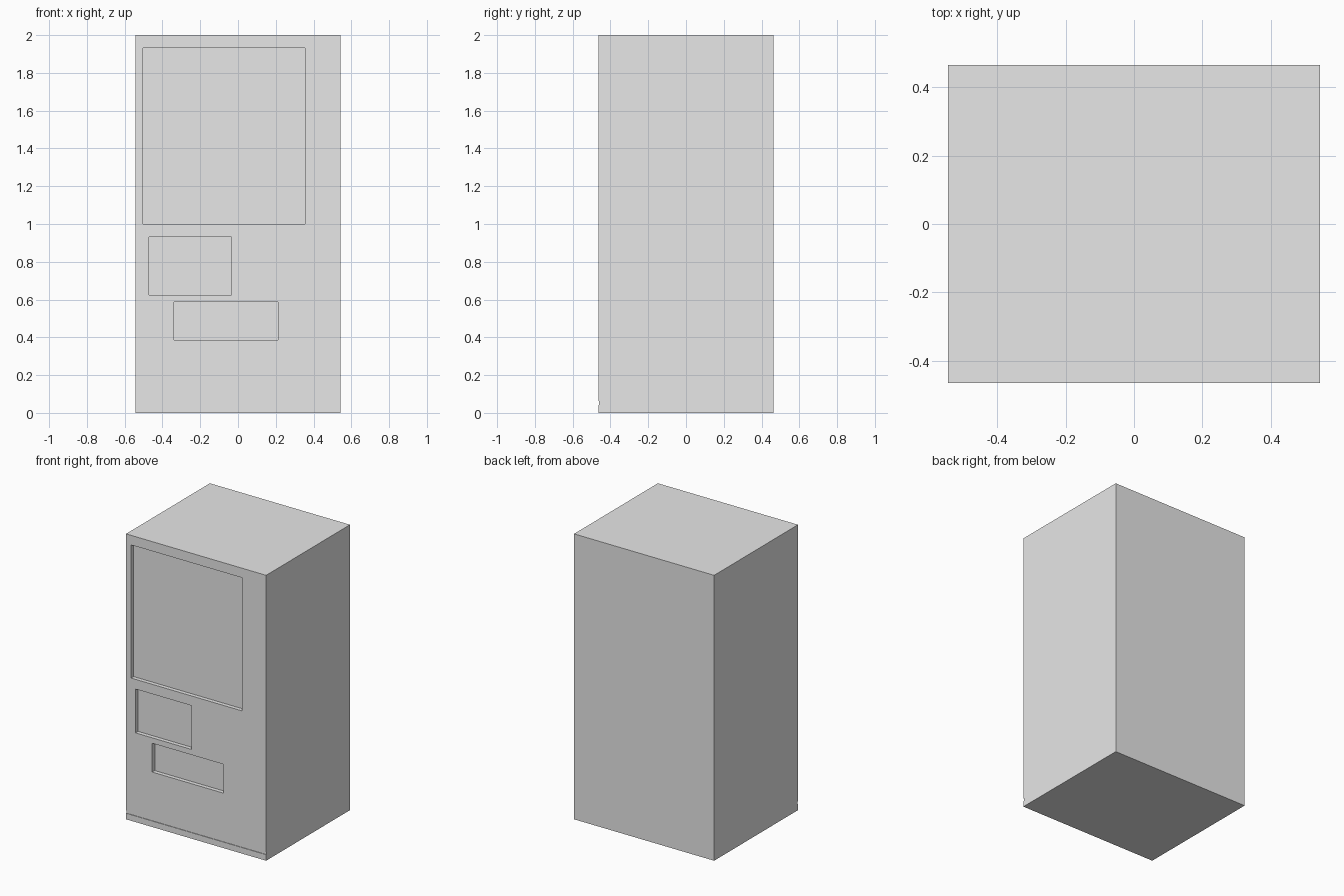
import bpy
import bmesh

if "Cube" in bpy.data.objects:
    bpy.data.objects.remove(bpy.data.objects["Cube"])

W, D, H = 0.543, 0.464, 2.0      # half width, half depth, height
RECESS = 0.028                   # depth of the front recesses
GROOVE = 0.004                   # depth of the kick plate groove

grey = bpy.data.materials.new("cabinet grey")
grey.diffuse_color = (0.8, 0.8, 0.8, 1)
grey.use_nodes = True
grey.node_tree.nodes["Principled BSDF"].inputs["Base Color"].default_value = grey.diffuse_color


def add_object(name, bm):
    bmesh.ops.recalc_face_normals(bm, faces=bm.faces)
    mesh = bpy.data.meshes.new(name)
    bm.to_mesh(mesh)
    bm.free()
    mesh.materials.append(grey)
    obj = bpy.data.objects.new(name, mesh)
    bpy.context.collection.objects.link(obj)
    return obj


def extrude_x(name, profile, x0, x1):
    """Extrude a (y, z) outline from x0 to x1."""
    bm = bmesh.new()
    face = bm.faces.new([bm.verts.new((x0, y, z)) for y, z in profile])
    ext = bmesh.ops.extrude_face_region(bm, geom=[face])["geom"]
    verts = [v for v in ext if isinstance(v, bmesh.types.BMVert)]
    bmesh.ops.translate(bm, verts=verts, vec=(x1 - x0, 0, 0))
    return add_object(name, bm)


# Cabinet with a shallow groove above the kick plate
cabinet = extrude_x("cabinet", [
    (-D, 0), (D, 0), (D, H), (-D, H),
    (-D, 0.062), (-D + GROOVE, 0.062), (-D + GROOVE, 0.042), (-D, 0.042),
], -W, W)

# Front recesses: x0, x1, z0, z1
recesses = {
    "display_window": (-0.503, 0.355, 1.0, 1.933),
    "control_panel": (-0.47, -0.035, 0.625, 0.932),
    "delivery_slot": (-0.34, 0.213, 0.385, 0.587),
}
for name, (x0, x1, z0, z1) in recesses.items():
    y0, y1 = -D - 0.1, -D + RECESS
    cutter = extrude_x(name + "_cutter",
                       [(y0, z0), (y1, z0), (y1, z1), (y0, z1)], x0, x1)
    cutter.hide_render = True
    cutter.hide_viewport = True
    cutter.display_type = 'WIRE'
    mod = cabinet.modifiers.new(name, 'BOOLEAN')
    mod.operation = 'DIFFERENCE'
    mod.solver = 'EXACT'
    mod.object = cutter
